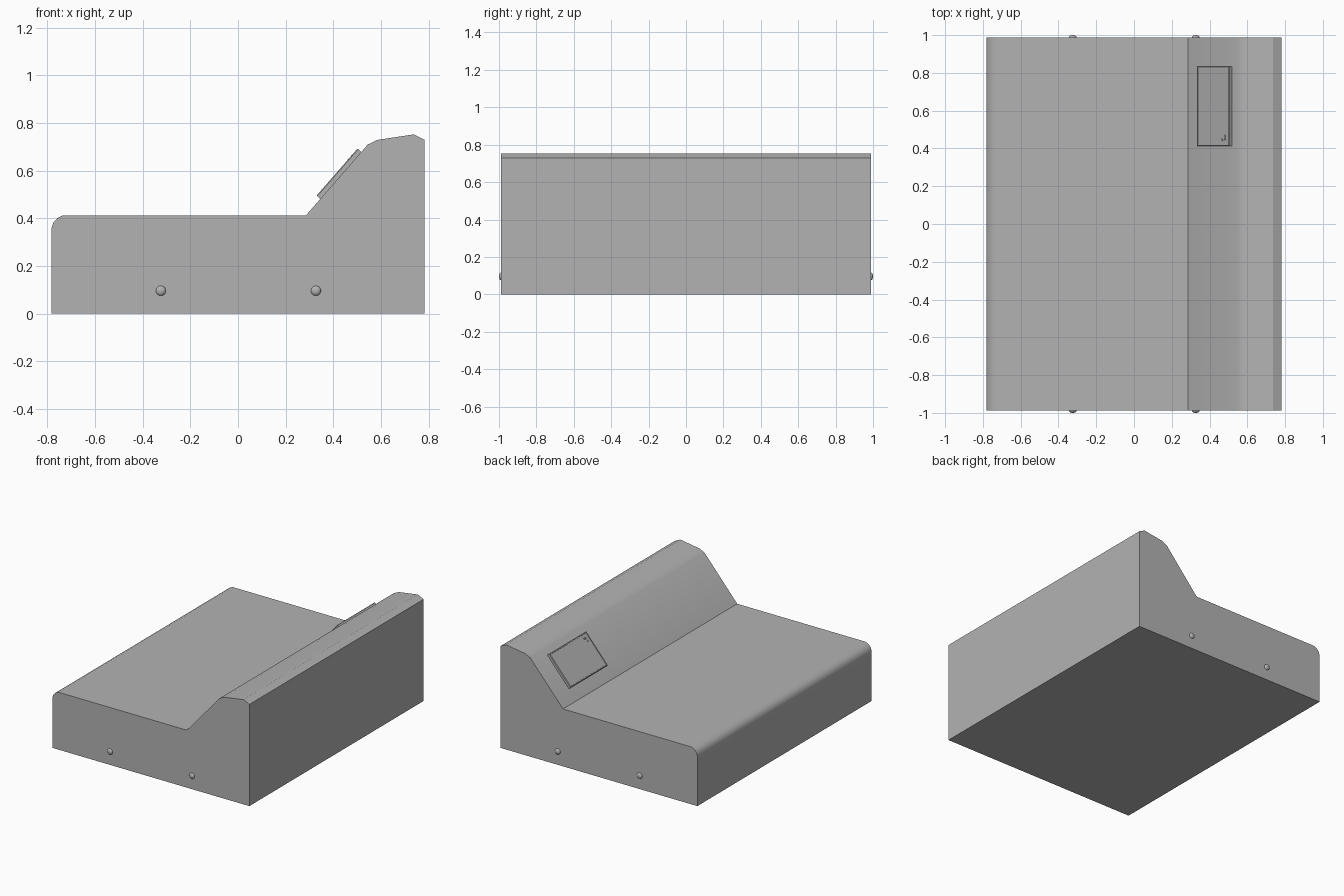
import bpy, bmesh, math
from mathutils import Matrix, Vector

if "Cube" in bpy.data.objects:
    bpy.data.objects.remove(bpy.data.objects["Cube"])

HALF = 0.988  # half length of the body along y

grey = bpy.data.materials.new('dark_grey')
grey.diffuse_color = (0.45, 0.45, 0.45, 1)
grey.use_nodes = True
grey.node_tree.nodes["Principled BSDF"].inputs["Base Color"].default_value = grey.diffuse_color


def finish(name, bm, matrix=None, angle=25):
    bmesh.ops.recalc_face_normals(bm, faces=bm.faces)
    me = bpy.data.meshes.new(name)
    bm.to_mesh(me)
    bm.free()
    me.materials.append(grey)
    ob = bpy.data.objects.new(name, me)
    bpy.context.collection.objects.link(ob)
    if matrix is not None:
        ob.matrix_world = matrix
    bpy.ops.object.select_all(action='DESELECT')
    ob.select_set(True)
    bpy.context.view_layer.objects.active = ob
    bpy.ops.object.shade_smooth_by_angle(angle=math.radians(angle))
    return ob


def box(bm, x0, x1, y0, y1, z0, z1):
    m = (Matrix.Translation(((x0 + x1) / 2, (y0 + y1) / 2, (z0 + z1) / 2))
         @ Matrix.Diagonal((x1 - x0, y1 - y0, z1 - z0, 1)))
    return bmesh.ops.create_cube(bm, size=1, matrix=m)


# Body: stepped side profile with a sloped console, extruded along y
profile = [(-0.782, 0), (0.782, 0), (0.782, 0.73), (0.737, 0.752), (0.585, 0.729),
           (0.545, 0.71), (0.285, 0.412), (-0.735, 0.412), (-0.758, 0.401),
           (-0.775, 0.382), (-0.782, 0.36)]
bm = bmesh.new()
face = bm.faces.new([bm.verts.new((x, -HALF, z)) for x, z in profile])
ext = bmesh.ops.extrude_face_region(bm, geom=[face])
bmesh.ops.translate(bm, vec=(0, 2 * HALF, 0),
                    verts=[v for v in ext['geom'] if isinstance(v, bmesh.types.BMVert)])
finish('body', bm)

# Slope frame: local x runs up the slope, local z points out of it
along = Vector((0.26, 0, 0.298)).normalized()
out = along.cross(Vector((0, 1, 0)))
slope = Matrix.Identity(4)
for i, axis in enumerate((along, Vector((0, 1, 0)), out, Vector((0.285, 0, 0.412)))):
    slope.col[i][:3] = axis

# Display casing with a shallow recessed face
bm = bmesh.new()
box(bm, 0.092, 0.354, 0.412, 0.834, -0.004, 0.021)
top = max(bm.faces, key=lambda f: f.calc_center_median().z)
bmesh.ops.bevel(bm, geom=list(top.edges), offset=0.004, segments=1, affect='EDGES')
top = max(bm.faces, key=lambda f: f.calc_center_median().z)
bmesh.ops.inset_region(bm, faces=[top], thickness=0.006)
bmesh.ops.inset_region(bm, faces=[top], thickness=0.001, depth=-0.004)
finish('display_panel', bm, slope)

# Small buttons in the upper corner of the display
bm = bmesh.new()
for x, y in ((0.318, 0.45), (0.318, 0.464), (0.295, 0.445)):
    bmesh.ops.create_cone(bm, cap_ends=True, segments=12, radius1=0.007, radius2=0.006,
                          depth=0.007, matrix=Matrix.Translation((x, y, 0.0185)))
finish('display_buttons', bm, slope)

# Domed bolts on both end faces
for end, side in (('front', -1), ('back', 1)):
    for label, x in (('left', -0.324), ('right', 0.327)):
        bm = bmesh.new()
        bmesh.ops.create_uvsphere(bm, u_segments=20, v_segments=10, radius=0.021)
        bmesh.ops.scale(bm, vec=(1, 0.012 / 0.021, 1), verts=bm.verts)
        finish(f'{end}_{label}_bolt', bm,
               Matrix.Translation((x, side * HALF, 0.096)), 60)
